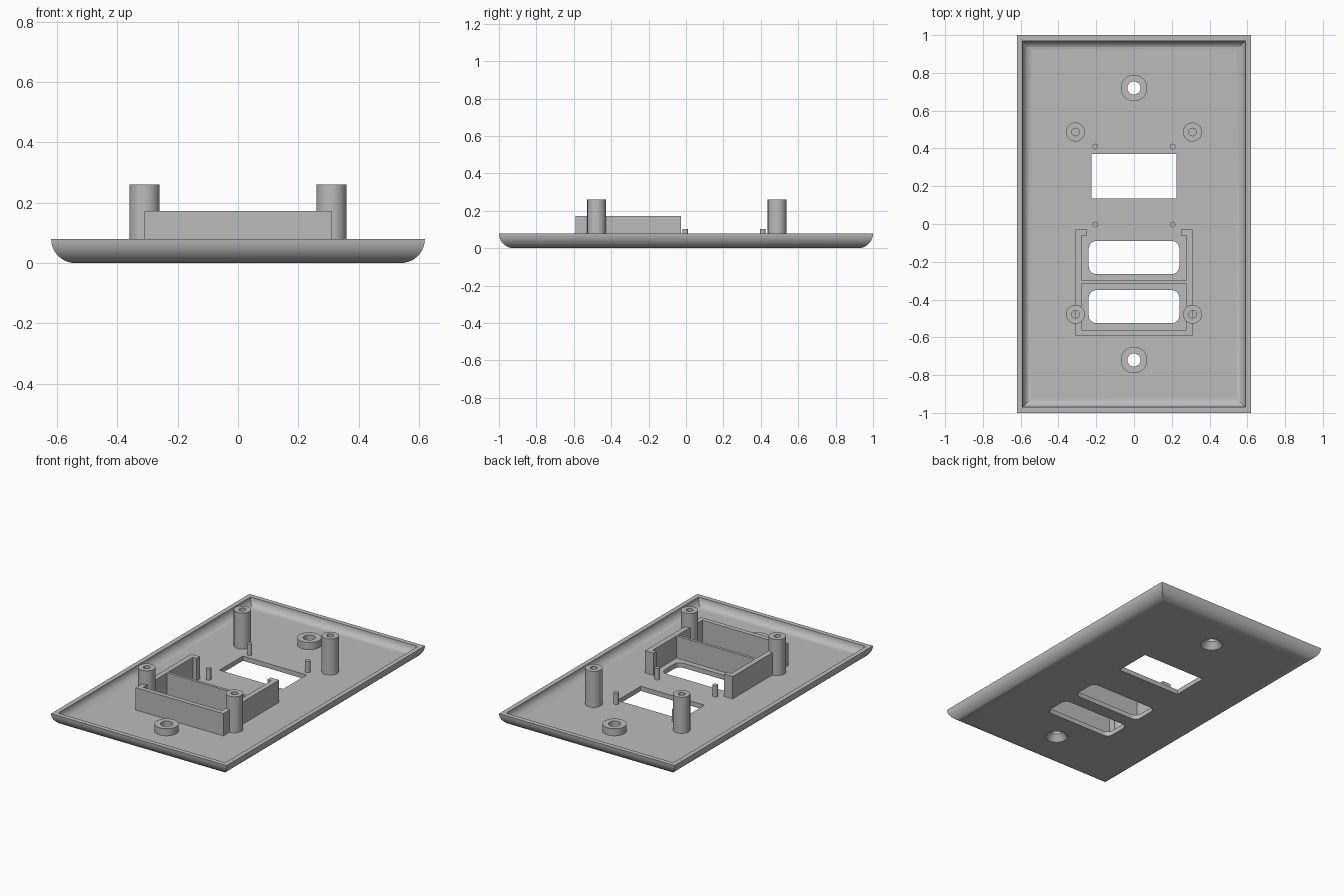
import bpy, bmesh, math

if "Cube" in bpy.data.objects:
    bpy.data.objects.remove(bpy.data.objects["Cube"])

grey = bpy.data.materials.new("plastic grey")
grey.use_nodes = True
colour = (0.5, 0.5, 0.5, 1)
grey.diffuse_color = colour
grey.node_tree.nodes["Principled BSDF"].inputs["Base Color"].default_value = colour

FLOOR, RIM, WALL_TOP, POST_TOP = 0.03, 0.08, 0.172, 0.26


def finish(name, bm):
    """Turn a bmesh into a named, coloured object."""
    bmesh.ops.recalc_face_normals(bm, faces=bm.faces)
    mesh = bpy.data.meshes.new(name)
    bm.to_mesh(mesh)
    bm.free()
    mesh.materials.append(grey)
    obj = bpy.data.objects.new(name, mesh)
    bpy.context.collection.objects.link(obj)
    return obj


def loft(name, rings, wrap=False):
    """Skin a list of closed rings; cap the ends unless it wraps round."""
    bm = bmesh.new()
    rows = [[bm.verts.new(p) for p in ring] for ring in rings]
    pairs = list(zip(rows, rows[1:])) + ([(rows[-1], rows[0])] if wrap else [])
    for a, b in pairs:
        for i in range(len(a)):
            j = (i + 1) % len(a)
            bm.faces.new((a[i], a[j], b[j], b[i]))
    if not wrap:
        bm.faces.new(rows[0])
        bm.faces.new(rows[-1])
    return finish(name, bm)


def lathe(name, profile, x, y, wrap=False, sides=40):
    """Revolve (radius, z) points about a vertical axis."""
    turn = [2 * math.pi * i / sides for i in range(sides)]
    return loft(name, [[(x + r * math.cos(t), y + r * math.sin(t), z) for t in turn]
                       for r, z in profile], wrap)


def prism(name, outline, z0, z1):
    return loft(name, [[(x, y, z) for x, y in outline] for z in (z0, z1)])


def rounded(hx, y0, y1, r, steps=6):
    """Outline of a rectangle with rounded corners."""
    centres = [(hx - r, y1 - r), (r - hx, y1 - r), (r - hx, y0 + r), (hx - r, y0 + r)]
    return [(cx + r * math.cos(a), cy + r * math.sin(a))
            for q, (cx, cy) in enumerate(centres)
            for a in [math.pi / 2 * (q + k / steps) for k in range(steps + 1)]]


def box_outline(hx, y0, y1):
    return [(-hx, y0), (hx, y0), (hx, y1), (-hx, y1)]


def cut(obj, cutters):
    for cutter in cutters:
        mod = obj.modifiers.new("cut", "BOOLEAN")
        mod.operation, mod.solver, mod.object = "DIFFERENCE", "EXACT", cutter
        bpy.context.view_layer.objects.active = obj
        bpy.ops.object.modifier_apply(modifier=mod.name)


# Tray-shaped plate: concentric quarter-round edges outside and inside
def edge_ring(radius, angle):
    d = radius * math.sin(angle)
    z = RIM - radius * math.cos(angle)
    return [(x, y, z) for x, y in box_outline(0.54 + d, -0.92 - d, 0.92 + d)]


ANGLES = [math.pi / 2 * i / 10 for i in range(11)]
plate = loft("wall_plate", [edge_ring(RIM, a) for a in ANGLES]
             + [edge_ring(RIM - FLOOR, a) for a in reversed(ANGLES)])
smooth = [plate]

# Openings: one rectangle, two rounded slots, two countersunk screw holes
cutters = [prism("cutter", box_outline(0.225, 0.135, 0.37), -0.1, 0.1)]
for top in (-0.09, -0.35):
    cutters.append(prism("cutter", rounded(0.24, top - 0.175, top, 0.04), -0.1, 0.1))
cut(plate, cutters)
for side, y in (("upper", 0.72), ("lower", -0.72)):
    collar = lathe(side + "_screw_collar", [(0.07, FLOOR), (0.07, 0.075)], 0, y)
    sink = lathe("cutter", [(0.08, -0.02), (0.035, 0.04), (0.035, 0.2)], 0, y)
    cut(plate, [sink])
    cut(collar, [sink])
    cutters.append(sink)
    smooth.append(collar)
for cutter in cutters:
    bpy.data.objects.remove(cutter)

# Hollow mounting posts and small locating pins
for side, s in (("left", 1), ("right", -1)):
    for end, y in (("upper", 0.487), ("lower", -0.478)):
        smooth.append(lathe(f"{end}_{side}_post",
                            [(0.05, 0.02), (0.05, POST_TOP), (0.02, POST_TOP), (0.02, 0.06)],
                            s * 0.31, y))
    for end, y in (("upper", 0.41), ("lower", -0.003)):
        smooth.append(lathe(f"{end}_{side}_pin", [(0.015, 0.02), (0.015, 0.102)],
                            s * 0.205, y, sides=20))

# Open-ended housing with hooked ends, and the divider between the slots
half = [(0.31, -0.59), (0.31, -0.028), (0.25, -0.028), (0.25, -0.06),
        (0.277, -0.06), (0.277, -0.56)]
prism("connector_housing", half + [(-x, y) for x, y in reversed(half)], 0.02, WALL_TOP)
prism("housing_divider", box_outline(0.285, -0.318, -0.3), 0.02, WALL_TOP - 0.001)

# Smooth the round surfaces, keep level faces flat
for obj in smooth:
    bpy.ops.object.select_all(action="DESELECT")
    obj.select_set(True)
    bpy.context.view_layer.objects.active = obj
    bpy.ops.object.shade_smooth_by_angle(angle=math.radians(30))
    for face in obj.data.polygons:
        if abs(face.normal.z) > 0.999:
            face.use_smooth = False
